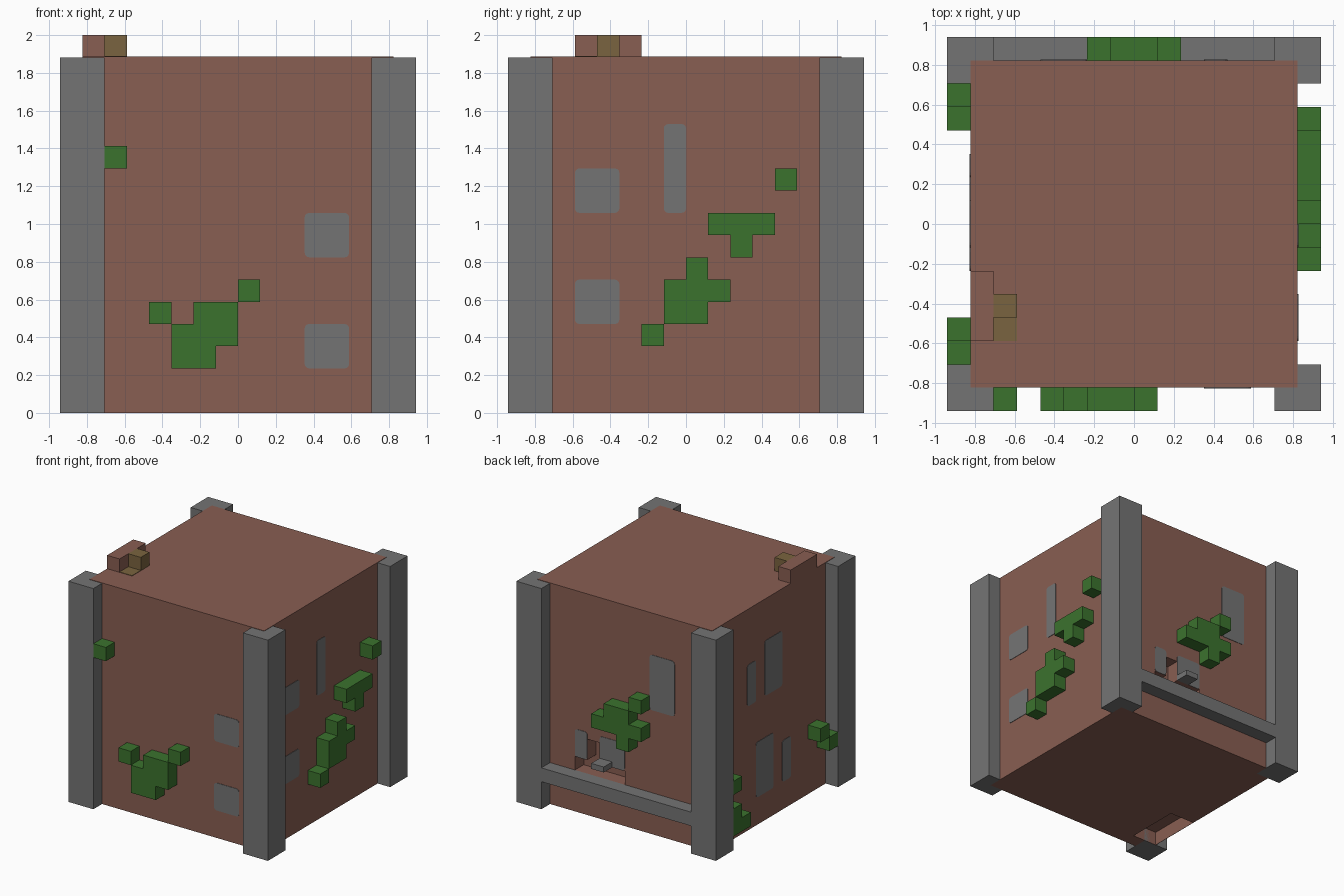
import bpy, bmesh
from mathutils import Vector

old = bpy.data.objects.get("Cube")
if old:
    bpy.data.objects.remove(old, do_unlink=True)

U = 2 / 17  # one block


def material(name, rgb):
    m = bpy.data.materials.new(name)
    m.use_nodes = True
    m.diffuse_color = (*rgb, 1)
    bsdf = next(n for n in m.node_tree.nodes if n.type == 'BSDF_PRINCIPLED')
    bsdf.inputs["Base Color"].default_value = (*rgb, 1)
    return m


BRICK = material("brick brown", (0.25, 0.112, 0.085))
STONE = material("stone grey", (0.175, 0.175, 0.175))
LEAF = material("leaf green", (0.044, 0.17, 0.027))
WOOD = material("olive wood", (0.195, 0.127, 0.05))

# Each side maps (along, outward, up) to model axes
SIDES = {
    "front": lambda a, d, z: Vector((a, -d, z)),
    "back": lambda a, d, z: Vector((a, d, z)),
    "right": lambda a, d, z: Vector((d, a, z)),
    "left": lambda a, d, z: Vector((-d, a, z)),
}


def finish(name, bm, mat):
    bmesh.ops.recalc_face_normals(bm, faces=bm.faces)
    mesh = bpy.data.meshes.new(name)
    bm.to_mesh(mesh)
    bm.free()
    mesh.materials.append(mat)
    obj = bpy.data.objects.new(name, mesh)
    bpy.context.collection.objects.link(obj)
    return obj


def add_box(bm, p, q):
    p, q = Vector(p) * U, Vector(q) * U
    verts = bmesh.ops.create_cube(bm, size=1)["verts"]
    for v in verts:
        v.co = (p + q) / 2 + Vector(c * abs(s) for c, s in zip(v.co, q - p))
    return verts


def box(name, p, q, mat):
    bm = bmesh.new()
    add_box(bm, p, q)
    return finish(name, bm, mat)


def plate(name, side, a0, a1, z0, z1):
    """Thin stone panel with rounded corners on a wall."""
    bm = bmesh.new()
    at = SIDES[side]
    add_box(bm, at(a0, 6.98, z0), at(a1, 7.03, z1))
    out = at(0, 1, 0)
    edges = [e for e in bm.edges
             if abs((e.verts[0].co - e.verts[1].co).normalized().dot(out)) > 0.9]
    bmesh.ops.bevel(bm, geom=edges, offset=0.2 * U, segments=3, profile=0.5, affect='EDGES')
    return finish(name, bm, STONE)


def foliage(name, side, a0, ztop, rows):
    """Block cluster drawn as rows from the top down, one block deep."""
    cells = {(a0 + i, ztop - 1 - j) for j, row in enumerate(rows)
             for i, c in enumerate(row) if c == "#"}
    bm = bmesh.new()
    at = SIDES[side]
    for a, z in cells:
        p = [(a, z), (a + 1, z), (a + 1, z + 1), (a, z + 1)]
        near = [(a, z - 1), (a + 1, z), (a, z + 1), (a - 1, z)]
        for d in (7, 8):
            bm.faces.new([bm.verts.new(at(i, d, k) * U) for i, k in p])
        for n in range(4):
            if near[n] not in cells:
                (i, k), (r, s) = p[n], p[(n + 1) % 4]
                quad = [at(i, 7, k), at(r, 7, s), at(r, 8, s), at(i, 8, k)]
                bm.faces.new([bm.verts.new(v * U) for v in quad])
    bmesh.ops.remove_doubles(bm, verts=bm.verts, dist=0.0005)
    return finish(name, bm, LEAF)


# Main block with recesses cut in the back wall and the underside
body = box("brick_body", (-7, -7, 0), (7, 7, 16.03), BRICK)
cuts = {
    "hearth": ((0, 6, 3), (4, 8, 4)),
    "opening": ((2, 6, 4), (3, 8, 5.5)),
    "underside": ((-6.98, -6, -1), (-5, -2, 1)),
}
for key, (p, q) in cuts.items():
    cutter = box(key + "_cutter", p, q, BRICK)
    cutter.hide_render = True
    cutter.hide_viewport = True
    cutter.display_type = 'WIRE'
    mod = body.modifiers.new(key, 'BOOLEAN')
    mod.operation = 'DIFFERENCE'
    mod.solver = 'EXACT'
    mod.object = cutter
# Apply the cuts so that no helper is left behind
bpy.context.view_layer.update()
cut_mesh = bpy.data.meshes.new_from_object(
    body.evaluated_get(bpy.context.evaluated_depsgraph_get()))
body.modifiers.clear()
body.data = cut_mesh
for key in cuts:
    bpy.data.objects.remove(bpy.data.objects[key + "_cutter"], do_unlink=True)

# Corner pillars and the beam along the back
for sx, nx in ((-1, "right"), (1, "left")):
    for sy, ny in ((-1, "front"), (1, "back")):
        box(f"{ny}_{nx}_pillar", (6 * sx, 6 * sy, 0), (8 * sx, 8 * sy, 16), STONE)
box("back_beam", (-6, 7, 2), (6, 8, 3), STONE)

# Chimney and its wooden block
box("chimney", (-7, -5, 16), (-6, -2, 17), BRICK)
box("chimney_block", (-6, -4, 16), (-5, -3, 17), WOOD)
box("chimney_plate", (-6, -5, 16), (-5, -4, 16.06), WOOD)

# Stone panels
panels = {
    "front": [(3, 5, 7, 9), (3, 5, 2, 4)],
    "right": [(-5, -3, 9, 11), (-5, -3, 4, 6), (-1, 0, 9, 13)],
    "left": [(2, 3, 9, 12), (-1, 1, 9, 13), (0, 2, 2, 6), (-2, -1, 2, 5)],
    "back": [(-4, -2, 9, 13), (3, 4, 4, 6), (0, 2, 4, 6)],
}
for side, spans in panels.items():
    for n, span in enumerate(spans):
        plate(f"{side}_panel_{n + 1}", side, *span)
box("back_shelf", (1, 7, 4), (2, 8, 4.4), STONE)

# Foliage clusters
foliage("front_bush", "front", -4, 6, ["....#", "#.##.", ".###.", ".##.."])
foliage("front_sprig", "front", -6, 12, ["#"])
foliage("right_bush", "right", -2, 7, ["..#.", ".###", ".##.", "#..."])
foliage("right_vine", "right", 1, 9, ["###", ".#."])
foliage("right_sprig", "right", 4, 11, ["#"])
foliage("back_bush", "back", -2, 10, ["#...", ".##.", "####", ".#.."])
foliage("left_front_bush", "left", -6, 5, [".#", "#."])
foliage("left_back_bush", "left", 4, 5, [".#", "..", ".#", "##"])
